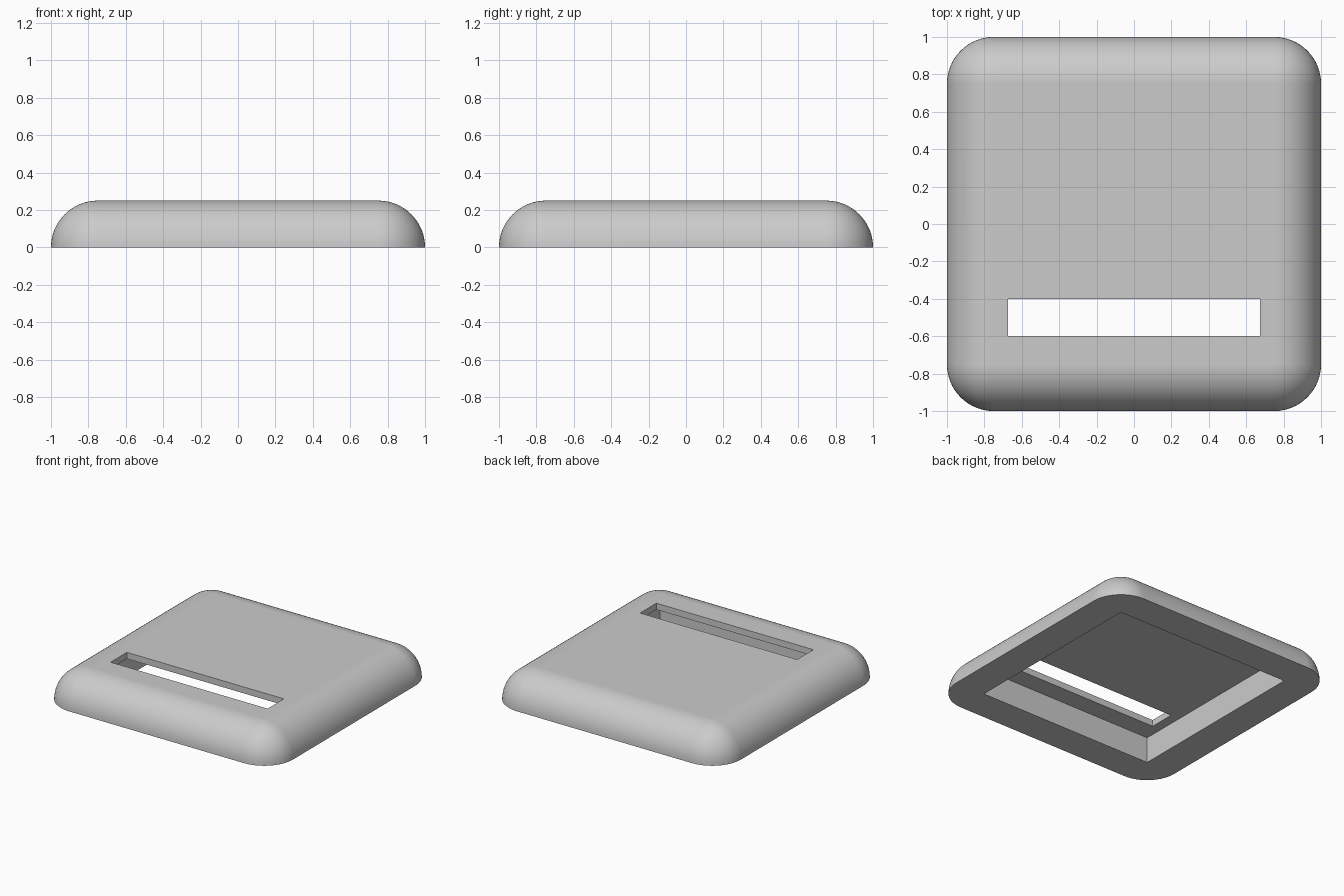
import bpy, bmesh
from math import cos, sin, pi

cube = bpy.data.objects.get("Cube")
if cube:
    bpy.data.objects.remove(cube, do_unlink=True)

HALF, RADIUS, STEPS = 1.0, 0.25, 16

grey = bpy.data.materials.new("light grey")
grey.use_nodes = True
grey.diffuse_color = (0.6, 0.6, 0.6, 1)
grey.node_tree.nodes["Principled BSDF"].inputs["Base Color"].default_value = (0.6, 0.6, 0.6, 1)


def add_object(name, bm):
    bmesh.ops.recalc_face_normals(bm, faces=bm.faces)
    mesh = bpy.data.meshes.new(name)
    bm.to_mesh(mesh)
    bm.free()
    mesh.materials.append(grey)
    obj = bpy.data.objects.new(name, mesh)
    bpy.context.collection.objects.link(obj)
    return obj


def box(name, low, high):
    bm = bmesh.new()
    bmesh.ops.create_cube(bm, size=1)
    for v in bm.verts:
        v.co = [(a + b) / 2 + c * (b - a) for a, b, c in zip(low, high, v.co)]
    obj = add_object(name, bm)
    obj.hide_render = True
    return obj


def rounded_ring(bm, tilt):
    """Horizontal rounded-square loop at one height of the domed edge."""
    inner = HALF - RADIUS
    r, z = RADIUS * cos(tilt), RADIUS * sin(tilt)
    ring = []
    for q, (sx, sy) in enumerate([(1, 1), (-1, 1), (-1, -1), (1, -1)]):
        for i in range(STEPS + 1):
            a = (q + i / STEPS) * pi / 2
            ring.append(bm.verts.new((sx * inner + r * cos(a), sy * inner + r * sin(a), z)))
    return ring


# Outer body: stacked loops, closed at the top and bottom
bm = bmesh.new()
rings = [rounded_ring(bm, i / STEPS * pi / 2) for i in range(STEPS + 1)]
for lower, upper in zip(rings, rings[1:]):
    for i in range(len(lower)):
        j = (i + 1) % len(lower)
        bm.faces.new((lower[i], lower[j], upper[j], upper[i]))
bm.faces.new(rings[0][::-1])
bm.faces.new(rings[-1])
bmesh.ops.remove_doubles(bm, verts=bm.verts, dist=0.0005)
body = add_object("cover_shell", bm)
bpy.ops.object.select_all(action="DESELECT")
body.select_set(True)
bpy.context.view_layer.objects.active = body

# Square hollow underneath, then the long slot through the roof
for cutter in (box("hollow_cutter", (-0.75, -0.75, -0.1), (0.75, 0.75, 0.2)),
               box("slot_cutter", (-0.675, -0.6, 0.1), (0.675, -0.4, 0.4))):
    cut = body.modifiers.new("cut", "BOOLEAN")
    cut.operation = "DIFFERENCE"
    cut.solver = "EXACT"
    cut.object = cutter
    bpy.ops.object.modifier_apply(modifier=cut.name)
    bpy.data.objects.remove(cutter, do_unlink=True)

# Smooth rounded rim, crisp cut edges
bpy.ops.object.shade_smooth_by_angle(angle=pi / 6)
weighted = body.modifiers.new("flat_faces", "WEIGHTED_NORMAL")
weighted.keep_sharp = True
